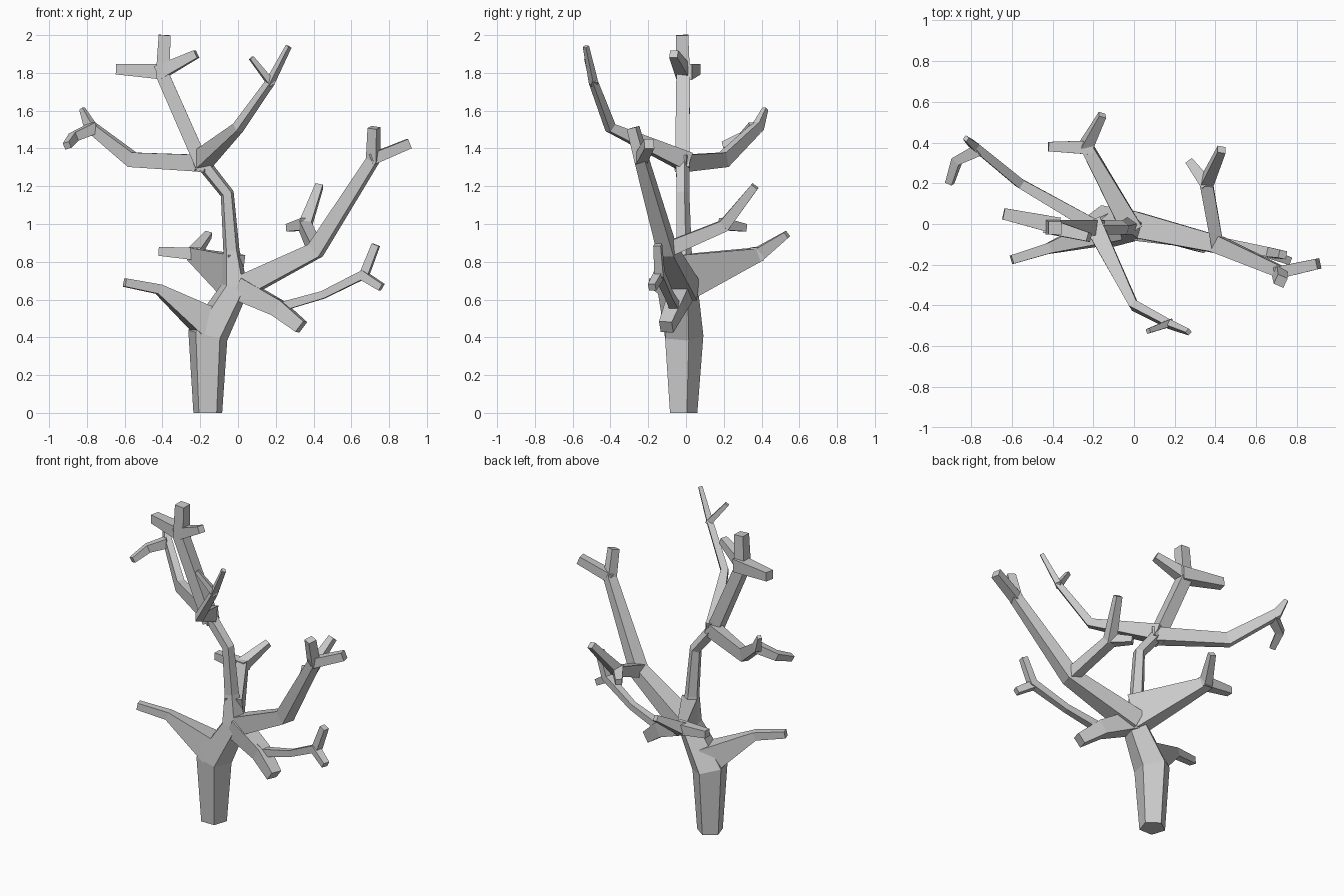
import bpy, bmesh, math
from mathutils import Vector


def limb(name, pts, ref=(0, 0, 1), sides=4):
    """Faceted tube through (x, y, z, half width, half height) points."""
    pos = [Vector(p[:3]) for p in pts]
    segs = [(b - a).normalized() for a, b in zip(pos, pos[1:])]
    bm = bmesh.new()
    rings = []
    up = Vector(ref)
    for i, p in enumerate(pts):
        d = (segs[max(i - 1, 0)] + segs[min(i, len(segs) - 1)]).normalized()
        side = d.cross(up).normalized()
        up = side.cross(d)
        k = math.sqrt(2) if sides == 4 else 1.0
        off = math.pi / 4 if sides == 4 else 0.0
        w, h = p[3] * k, p[-1] * k
        ring = []
        for j in range(sides):
            a = off + 2 * math.pi * j / sides
            ring.append(bm.verts.new(pos[i] + side * math.sin(a) * w + up * math.cos(a) * h))
        rings.append(ring)
    for r, s in zip(rings, rings[1:]):
        for j in range(sides):
            n = (j + 1) % sides
            bm.faces.new((r[j], r[n], s[n], s[j]))
    bm.faces.new(rings[0])
    bm.faces.new(rings[-1])
    bmesh.ops.recalc_face_normals(bm, faces=bm.faces)
    me = bpy.data.meshes.new(name)
    bm.to_mesh(me)
    bm.free()
    ob = bpy.data.objects.new(name, me)
    bpy.context.collection.objects.link(ob)


Y = (0, 1, 0)

# Five-sided trunk with the flat side to the front
limb("trunk", [(-.16, -.02, 0, .08), (-.16, -.02, .41, .112), (-.015, -.015, .665, .078),
               (-.035, -.015, .86, .045), (-.057, -.02, 1.16, .038), (-.2, -.02, 1.34, .04)], Y, 5)

# Low left branch
limb("low_left_branch", [(-.15, -.03, .47, .07, .085), (-.42, -.12, .655, .026), (-.6, -.175, .69, .022)])

# Rear branch with two twigs
limb("rear_branch", [(-.02, -.01, .72, .05, .12), (-.235, .385, .84, .032, .036), (-.155, .535, .945, .018)])
limb("rear_twig", [(-.2, .375, .84, .035), (-.42, .38, .855, .023)])

# Big right branch with forked end
limb("right_branch", [(-.01, 0, .65, .065, .06), (.41, -.1, .86, .043), (.715, -.235, 1.34, .03),
                      (.72, -.28, 1.51, .026)])
limb("right_twig", [(.7, -.24, 1.34, .03), (.905, -.195, 1.425, .026)])

# Branch running back from the elbow of the right branch
limb("elbow_branch", [(.41, -.11, .86, .03, .04), (.355, .2, .99, .032), (.43, .365, 1.2, .02)])
limb("elbow_twig", [(.36, .19, 1.0, .032), (.27, .31, .98, .02)])

# Lower right stub and the slim branch growing from it
limb("lower_stub", [(0, -.02, .66, .06), (.21, -.06, .555, .045), (.335, -.105, .455, .035)])
limb("lower_right_branch", [(.14, -.05, .61, .03), (.24, -.06, .565, .025), (.45, -.09, .625, .02),
                            (.67, -.14, .735, .024), (.73, -.15, .89, .02)])
limb("lower_right_twig", [(.65, -.14, .735, .024), (.76, -.18, .665, .02)])

# Crown branch with three blunt tips
limb("crown_branch", [(-.18, -.02, 1.29, .038), (-.4, -.015, 1.79, .036), (-.388, -.02, 2.0, .032)], Y)
limb("crown_left_twig", [(-.37, -.01, 1.805, .042), (-.64, .05, 1.82, .028)])
limb("crown_right_twig", [(-.42, -.01, 1.8, .038), (-.22, -.065, 1.9, .022)])

# Upper left branch with a drooping twig
limb("upper_left_branch", [(-.16, -.03, 1.32, .035, .045), (-.56, .2, 1.34, .023, .04),
                           (-.785, .385, 1.52, .02, .028), (-.825, .42, 1.61, .012)])
limb("drooping_twig", [(-.76, .365, 1.51, .03), (-.87, .31, 1.46, .024), (-.905, .2, 1.415, .018)])

# Upper front right branch with a forked end
limb("upper_right_branch", [(-.2, 0, 1.33, .045, .05), (0, -.4, 1.51, .022, .025),
                            (.17, -.49, 1.75, .018), (.268, -.53, 1.94, .012)])
limb("upper_right_twig", [(.18, -.485, 1.74, .018), (.07, -.525, 1.88, .012)])
